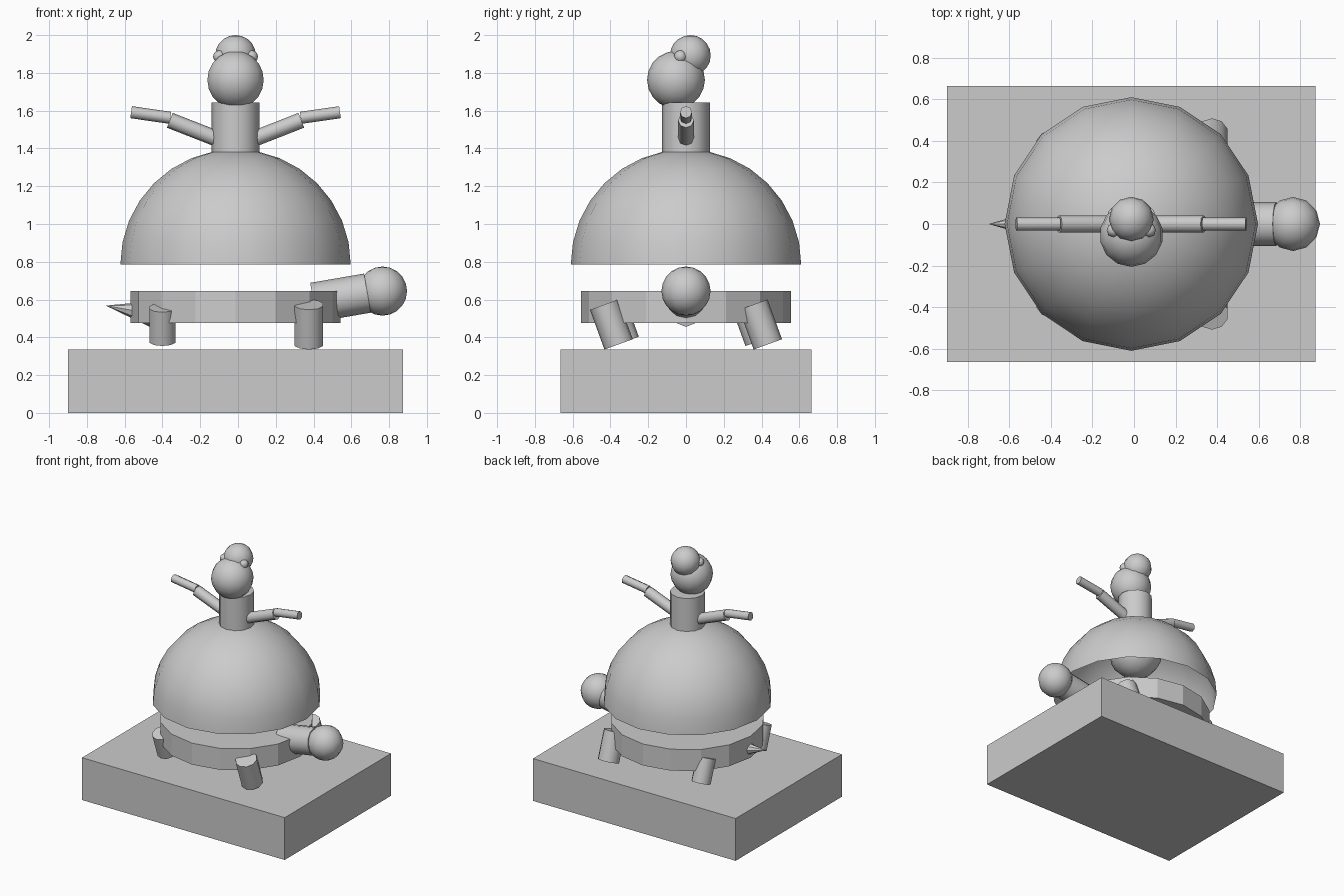
import bpy, bmesh, math
from mathutils import Vector, Matrix

if "Cube" in bpy.data.objects:
    bpy.data.objects.remove(bpy.data.objects["Cube"])

CX = -0.013  # symmetry axis of the figure


def finish(name, bm, smooth=True, angle=30):
    me = bpy.data.meshes.new(name)
    bm.to_mesh(me)
    bm.free()
    ob = bpy.data.objects.new(name, me)
    bpy.context.collection.objects.link(ob)
    if smooth:
        bpy.ops.object.select_all(action='DESELECT')
        ob.select_set(True)
        bpy.context.view_layer.objects.active = ob
        bpy.ops.object.shade_smooth_by_angle(angle=math.radians(angle))
    return ob


def tube(name, a, b, r1, r2=None, sides=12, smooth=True, angle=35):
    """Capped cylinder or cone from point a to point b."""
    a, b = Vector(a), Vector(b)
    d = b - a
    m = Matrix.Translation((a + b) / 2) @ d.to_track_quat('Z', 'Y').to_matrix().to_4x4()
    bm = bmesh.new()
    bmesh.ops.create_cone(bm, cap_ends=True, segments=sides, radius1=r1,
                          radius2=r1 if r2 is None else r2, depth=d.length, matrix=m)
    return finish(name, bm, smooth, angle)


def ball(name, c, r, seg=16, rings=12):
    bm = bmesh.new()
    bmesh.ops.create_uvsphere(bm, u_segments=seg, v_segments=rings, radius=r,
                              matrix=Matrix.Translation(c))
    return finish(name, bm, True, 50)


# base block
bm = bmesh.new()
bmesh.ops.create_cube(bm, size=1, matrix=Matrix.Translation((CX, 0, 0.1675))
                      @ Matrix.Diagonal((1.775, 1.33, 0.335, 1)))
finish("base_block", bm, False)

# round body slab
tube("body_disc", (CX, 0, 0.475), (CX, 0, 0.645), 0.555, sides=16, smooth=False)

# open half-sphere shell
bm = bmesh.new()
bmesh.ops.create_uvsphere(bm, u_segments=16, v_segments=16, radius=0.61)
bmesh.ops.delete(bm, geom=[v for v in bm.verts if v.co.z < -0.01], context='VERTS')
bmesh.ops.translate(bm, verts=bm.verts, vec=(CX, 0, 0.785))
finish("shell_dome", bm, True, 30)

# animal neck, head and tail
tube("animal_neck", (0.40, 0, 0.585), (0.685, 0, 0.634), 0.105, sides=12)
ball("animal_head", (0.765, 0, 0.645), 0.13, 12, 10)
tube("animal_tail", (-0.454, 0, 0.524), (-0.70, 0, 0.568), 0.07, 0.0, sides=8)

# legs, all leaning the same way
lean = Vector((0, -math.sin(math.radians(20)), math.cos(math.radians(20))))
for label, x, y, r, length in (("front_leg", 0.375, 0.395, 0.08, 0.224),
                               ("back_leg", -0.40, 0.35, 0.072, 0.19)):
    for side, s in (("left", 1), ("right", -1)):
        c = Vector((x, s * y, 0.468))
        tube(f"{label}_{side}", c - lean * length / 2, c + lean * length / 2, r, sides=10, angle=40)

# rider torso, with hips inside the shell
tube("rider_torso", (CX, 0, 1.22), (CX, 0, 1.643), 0.126, sides=12)
ball("rider_hips", (CX, 0, 1.17), 0.20, 12, 10)

# rider head and cap
ball("rider_head", (CX, -0.053, 1.763), 0.153, 14, 10)
ball("rider_cap", (CX, 0.023, 1.892), 0.108, 12, 10)

# arms and eyes, mirrored about the centre
for side, s in (("left", -1), ("right", 1)):
    tube(f"upper_arm_{side}", (CX + s * 0.09, 0, 1.448), (CX + s * 0.348, 0, 1.549), 0.042, sides=8, angle=50)
    tube(f"forearm_{side}", (CX + s * 0.345, 0, 1.562), (CX + s * 0.553, 0, 1.592), 0.032, sides=8, angle=50)
    ball(f"eye_{side}", (CX + s * 0.085, -0.03, 1.886), 0.034, 8, 6)
